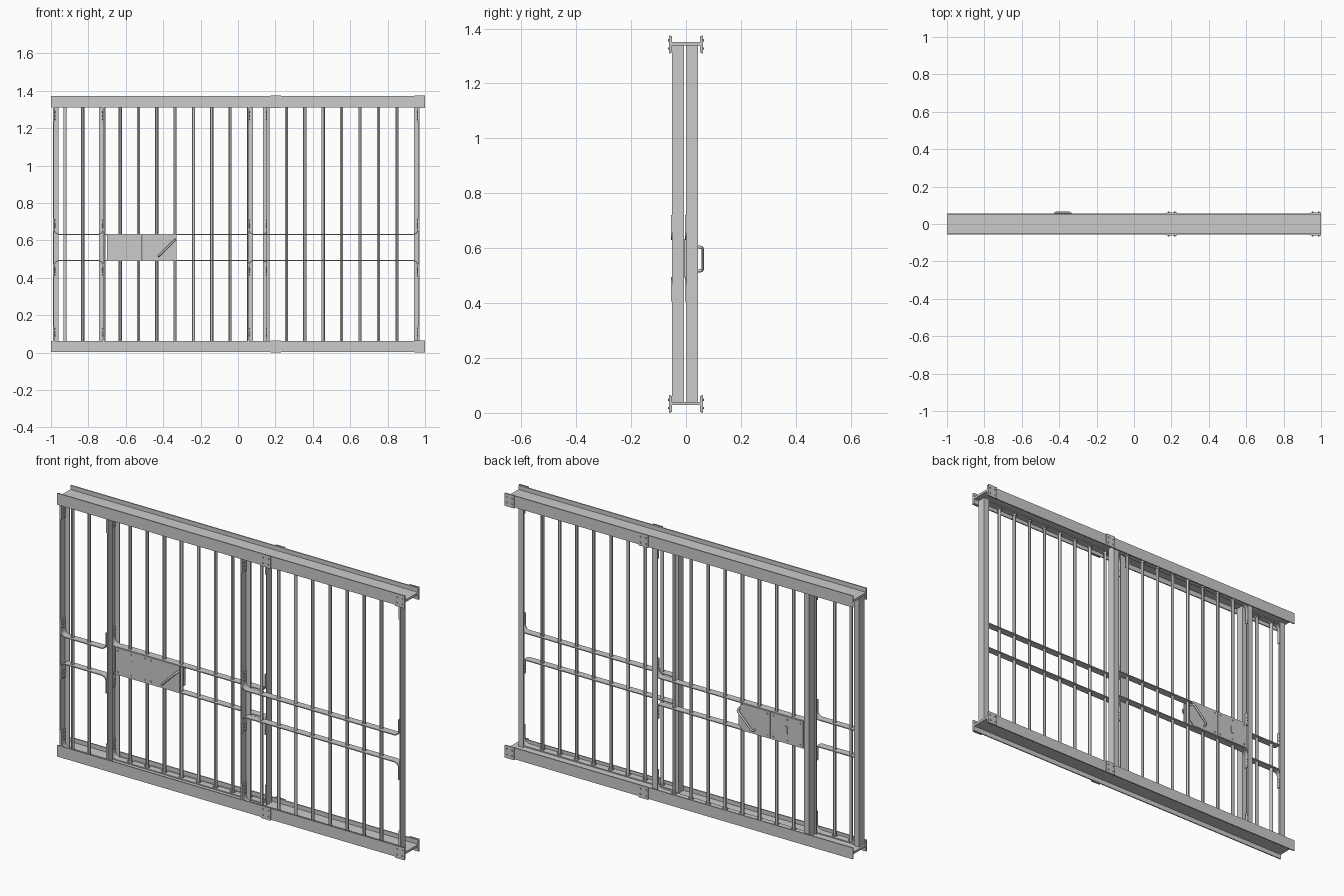
import bpy, bmesh, math
from mathutils import Vector, Matrix

if "Cube" in bpy.data.objects:
    bpy.data.objects.remove(bpy.data.objects["Cube"])

T = 0.005                 # sheet thickness
Z0, Z1 = 0.04, 1.338      # clear height between beam webs


def finish(name, bm, smooth=False):
    bmesh.ops.recalc_face_normals(bm, faces=bm.faces)
    me = bpy.data.meshes.new(name)
    bm.to_mesh(me)
    bm.free()
    ob = bpy.data.objects.new(name, me)
    bpy.context.collection.objects.link(ob)
    if smooth:
        bpy.context.view_layer.objects.active = ob
        ob.select_set(True)
        bpy.ops.object.shade_smooth_by_angle()
        ob.select_set(False)
    return ob


def prism(name, pts, axis, a, b):
    """Extrude a 2D outline along x (yz outline), y (xz) or z (xy)."""
    put = {'x': lambda p: (a, p[0], p[1]),
           'y': lambda p: (p[0], a, p[1]),
           'z': lambda p: (p[0], p[1], a)}[axis]
    step = Vector([(b - a) * (axis == k) for k in 'xyz'])
    bm = bmesh.new()
    f = bm.faces.new([bm.verts.new(put(p)) for p in pts])
    ext = bmesh.ops.extrude_face_region(bm, geom=[f], use_keep_orig=True)
    bmesh.ops.translate(bm, vec=step,
                        verts=[v for v in ext['geom'] if isinstance(v, bmesh.types.BMVert)])
    return finish(name, bm)


def box(name, x0, x1, y0, y1, z0, z1):
    return prism(name, [(x0, y0), (x1, y0), (x1, y1), (x0, y1)], 'z', z0, z1)


def rod(bm, pos, axis, r, depth, n):
    rot = {'x': Matrix.Rotation(math.pi / 2, 4, 'Y'),
           'y': Matrix.Rotation(math.pi / 2, 4, 'X'), 'z': Matrix()}[axis]
    bmesh.ops.create_cone(bm, cap_ends=True, segments=n, radius1=r, radius2=r,
                          depth=depth, matrix=Matrix.Translation(pos) @ rot)


bolts = bmesh.new()       # every bolt head is gathered here


def beam(name, z0, z1, w0, w1):
    """Sideways I-beam with splice plates bolted to both flanges."""
    o, i = 0.057, 0.051
    prism(name, [(-o, z0), (-i, z0), (-i, w0), (i, w0), (i, z0), (o, z0),
                 (o, z1), (i, z1), (i, w1), (-i, w1), (-i, z1), (-o, z1)], 'x', -1, 1)
    for k, (xa, xb) in enumerate([(0.175, 0.23), (0.945, 1.0)]):
        for s in (-1, 1):
            ys = sorted((s * o, s * (o + T)))
            box(f"{name}_splice_{k}", xa, xb, *ys, z0 - 0.003, z1 + 0.003)
            for dx in (0.012, 0.043):
                for dz in (0.015, 0.045):
                    rod(bolts, (xa + dx, s * (o + T + 0.001), z0 + dz), 'y', 0.004, 0.006, 8)


beam("bottom_beam", 0.003, 0.062, 0.028, Z0)
beam("top_beam", 1.312, 1.372, Z1, 1.35)


def strap(name, xa, xb, z, s, y0, y1, length):
    """Flat bar whose ends are bent along the posts (s=1 up, -1 down)."""
    r, n = 0.03, 6

    def side(rad, off):
        left = [(xa + off, z + s * length)]
        for k in range(n + 1):
            a = math.pi / 2 * k / n
            left.append((xa + r - rad * math.cos(a), z + s * (r - rad * math.sin(a))))
        return left + [(xa + xb - x, zz) for x, zz in reversed(left)]

    prism(name, side(r, 0) + side(r - T, T)[::-1], 'y', y0, y1)
    for x in (xa + T, xb - T):
        for f in (0.5, 0.68, 0.87):
            rod(bolts, (x, (y0 + y1) / 2, z + s * length * f), 'x', 0.005, 0.008, 8)


def panel(name, xa, xb, yf, bars):
    """Barred panel: two angle posts, four straps and round bars."""
    d, w = 0.043, 0.03
    for side, x, s in (("left", xa, 1), ("right", xb, -1)):
        prism(f"{name}_{side}_post",
              [(x, yf), (x + s * T, yf), (x + s * T, yf + d - T),
               (x + s * w, yf + d - T), (x + s * w, yf + d), (x, yf + d)], 'z', Z0, Z1)
    ia, ib, y0, y1 = xa + T, xb - T, yf - 0.004, yf + 0.034
    strap(f"{name}_upper_rail", ia, ib, 0.63, 1, y0, y1, 0.09)
    strap(f"{name}_lower_rail", ia, ib, 0.495, -1, y0, y1, 0.09)
    strap(f"{name}_bottom_rail", ia, ib, Z0 + 0.001, 1, y0 + 0.004, y1, 0.1)
    strap(f"{name}_top_rail", ia, ib, Z1 - 0.001, -1, y0 + 0.004, y1, 0.1)
    bm = bmesh.new()
    for x in bars:
        rod(bm, (x, yf + 0.016, (Z0 + Z1) / 2), 'z', 0.0085, Z1 - Z0, 12)
        for z in (Z0 + 0.009, Z1 - 0.009):
            rod(bolts, (x, yf + 0.016, z), 'z', 0.013, 0.008, 6)
    finish(f"{name}_bars", bm, True)


# Fixed panels in the front track, sliding door in the rear track
panel("left_panel", -0.99, -0.713, -0.051, [-0.925, -0.83])
panel("right_panel", 0.05, 0.97, -0.051, [0.16 + 0.0985 * k for k in range(8)])
panel("door", -0.738, 0.165, 0.0, [-0.63 + 0.098 * k for k in range(8)])

# Lock case and handle plates on the door
box("lock_case", -0.70, -0.513, -0.008, 0.040, 0.493, 0.633)
box("front_handle_plate", -0.511, -0.33, -0.008, -0.003, 0.493, 0.633)
prism("back_handle_plate", [(-0.511, 0.493), (-0.355, 0.493), (-0.33, 0.518),
                            (-0.33, 0.608), (-0.355, 0.633), (-0.511, 0.633)],
      'y', 0.035, 0.040)
for x in (-0.685, -0.61, -0.53, -0.495):
    for z in (0.508, 0.618):
        for y in (-0.009, 0.041):
            rod(bolts, (x, y, z), 'y', 0.004, 0.006, 8)
for y0, y1 in ((-0.010, -0.008), (0.040, 0.043)):
    box("keyhole_cover", -0.612, -0.600, y0, y1, 0.543, 0.583)


def handle(name, ybase, ytip):
    """Diagonal bent-rod pull handle."""
    a, b = Vector((-0.424, 0, 0.517)), Vector((-0.336, 0, 0.604))
    u = (b - a).normalized() * 0.01
    out = 0.01 if ytip > ybase else -0.01
    tip, base = Vector((0, ytip, 0)), Vector((0, ybase, 0))
    back = Vector((0, out, 0))
    path = [a + base, a + tip - back, a + tip - back * 0.3 + u * 0.3, a + tip + u,
            b + tip - u, b + tip - back * 0.3 - u * 0.3, b + tip - back, b + base]
    cu = bpy.data.curves.new(name, 'CURVE')
    cu.dimensions = '3D'
    cu.bevel_depth = 0.0055
    cu.bevel_resolution = 2
    cu.use_fill_caps = True
    sp = cu.splines.new('POLY')
    sp.points.add(len(path) - 1)
    for p, v in zip(sp.points, path):
        p.co = (*v, 1)
    bpy.context.collection.objects.link(bpy.data.objects.new(name, cu))


handle("back_handle", 0.038, 0.061)
handle("front_handle", -0.004, -0.027)
finish("bolts", bolts)
